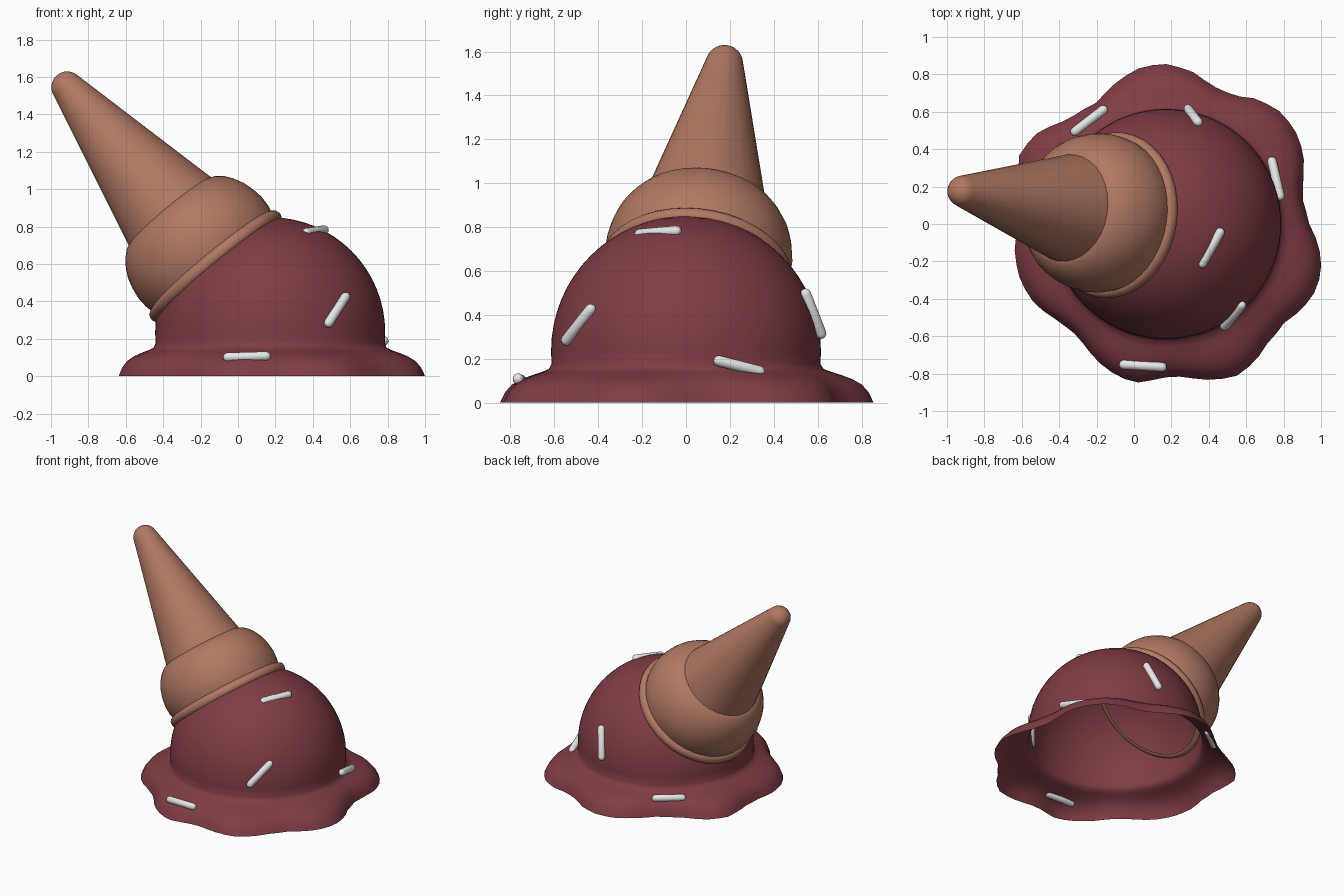
import bpy, bmesh, math
from mathutils import Vector

if "Cube" in bpy.data.objects:
    bpy.data.objects.remove(bpy.data.objects["Cube"])

C = Vector((0.172, 0, 0.235))               # scoop centre
AXIS = Vector((-1.085, 0.175, 1.31)).normalized()


def material(name, rgb):
    m = bpy.data.materials.new(name)
    m.diffuse_color = (*rgb, 1)
    m.use_nodes = True
    m.node_tree.nodes["Principled BSDF"].inputs["Base Color"].default_value = m.diffuse_color
    return m


MAROON = material("dark berry", (0.215, 0.046, 0.058))
WAFER = material("wafer brown", (0.44, 0.19, 0.125))
WHITE = material("white", (0.82, 0.82, 0.82))


def loft(name, rings, mat, cap_start=None, cap_end=None, angle=40):
    """Skin closed rings of points, optionally closing the ends to a pole point."""
    bm = bmesh.new()
    vs = [[bm.verts.new(p) for p in ring] for ring in rings]
    n = len(vs[0])
    for a, b in zip(vs, vs[1:]):
        for i in range(n):
            j = (i + 1) % n
            bm.faces.new((a[i], a[j], b[j], b[i]))
    for pole, ring in ((cap_start, vs[0]), (cap_end, vs[-1])):
        if pole is not None:
            p = bm.verts.new(pole)
            for i in range(n):
                bm.faces.new((ring[i], ring[(i + 1) % n], p))
    bmesh.ops.recalc_face_normals(bm, faces=bm.faces)
    me = bpy.data.meshes.new(name)
    bm.to_mesh(me)
    bm.free()
    me.materials.append(mat)
    ob = bpy.data.objects.new(name, me)
    bpy.context.collection.objects.link(ob)
    bpy.ops.object.select_all(action='DESELECT')
    ob.select_set(True)
    bpy.context.view_layer.objects.active = ob
    bpy.ops.object.shade_smooth_by_angle(angle=math.radians(angle))
    return ob


def revolve(name, origin, axis, profile, mat, n, start=None, end=None, angle=40):
    """Revolve (distance along axis, radius) pairs about an axis."""
    q = axis.to_track_quat('Z', 'Y')
    ring = lambda t, r: [origin + q @ Vector((r * math.cos(2 * math.pi * i / n),
                                              r * math.sin(2 * math.pi * i / n), t)) for i in range(n)]
    pole = lambda t: None if t is None else origin + axis * t
    return loft(name, [ring(t, r) for t, r in profile], mat, pole(start), pole(end), angle)


# melted puddle outline: angle in degrees, radius
OUT = [(-169.5, .824), (-159, .836), (-148.4, .822), (-137.6, .772), (-128, .762), (-117, .818),
       (-107, .857), (-99, .861), (-92, .82), (-84, .819), (-73, .872), (-65, .895), (-56.7, .874),
       (-50.8, .839), (-40, .823), (-31.7, .858), (-22.8, .878), (-13.5, .854), (-7, .816),
       (0, .765), (9.5, .74), (18, .768), (26.7, .823), (36, .852), (44.5, .856), (54.4, .824),
       (62, .774), (72, .778), (80, .825), (90, .855), (98.8, .85), (108, .81), (119.6, .748),
       (133, .764), (145.6, .849), (154.8, .868), (162.4, .829), (171, .79), (180, .79)]
OUT = [(OUT[-1][0] - 360, OUT[-1][1])] + OUT


def outline(deg):
    for (a, ra), (b, rb) in zip(OUT, OUT[1:]):
        if a <= deg <= b:
            return ra + (rb - ra) * (deg - a) / (b - a)


# scoop and its melted skirt: one open shell
N, R = 72, 0.615
angles = [-180 + 360 * i / N for i in range(N)]


def level(z, radius):
    return [Vector((C.x + radius(d) * math.cos(math.radians(d)),
                    radius(d) * math.sin(math.radians(d)), z)) for d in angles]


rings = []
for k in range(1, 17):
    e = math.pi / 2 * (1 - k / 16)
    rings.append(level(C.z + R * math.sin(e), lambda d, r=R * math.cos(e): r))
for f, z in ((0, .175), (.06, .153), (.2, .14), (.4, .125), (.6, .107), (.78, .082), (.91, .046), (1, 0)):
    rings.append(level(z, lambda d, f=f: 0.613 + f * (outline(d) - 0.613)))
loft("melted_scoop", rings, MAROON, cap_start=C + Vector((0, 0, R)), angle=60)

# wafer cone parts along the tilted axis
rim = [(0.46 + 0.038 * math.sin(a), 0.408 + 0.038 * math.cos(a))
       for a in (math.radians(-110 + 20 * i) for i in range(12))]
revolve("cone_rim", C, AXIS, rim, WAFER, 40)
cup = [(.49, .415), (.53, .424), (.59, .427), (.65, .418), (.71, .401),
       (.76, .375), (.80, .346), (.83, .312), (.842, .285)]
revolve("cone_cup", C, AXIS, cup, WAFER, 40, end=.842)
tip = [(1.71 + .085 * math.sin(a), .085 * math.cos(a))
       for a in (math.radians(8 + 13 * i) for i in range(7))][:6]
revolve("cone_tip", C, AXIS, [(.83, .29)] + tip, WAFER, 32, end=1.795)

# sprinkles: capsules half sunk in the surface, given by their end points
SPRINKLES = [((.365, -.21, .767), (.46, -.045, .782)), ((.485, -.545, .285), (.575, -.435, .425)),
             ((-.055, -.752, .102), (.15, -.765, .108)), ((.78, .15, .19), (.738, .335, .143)),
             ((.29, .615, .315), (.342, .545, .495)), ((-.315, .495, .118), (-.165, .61, .118))]
for i, (a, b) in enumerate(SPRINKLES):
    a, b = Vector(a), Vector(b)
    L, r = (b - a).length, 0.025
    prof = [(-r * math.cos(t), r * math.sin(t)) for t in (math.radians(30 * k) for k in (1, 2, 3))]
    prof += [(L - t, q) for t, q in reversed(prof)]
    revolve(f"sprinkle_{i + 1}", a, (b - a).normalized(), prof, WHITE, 14, start=-r, end=L + r)
